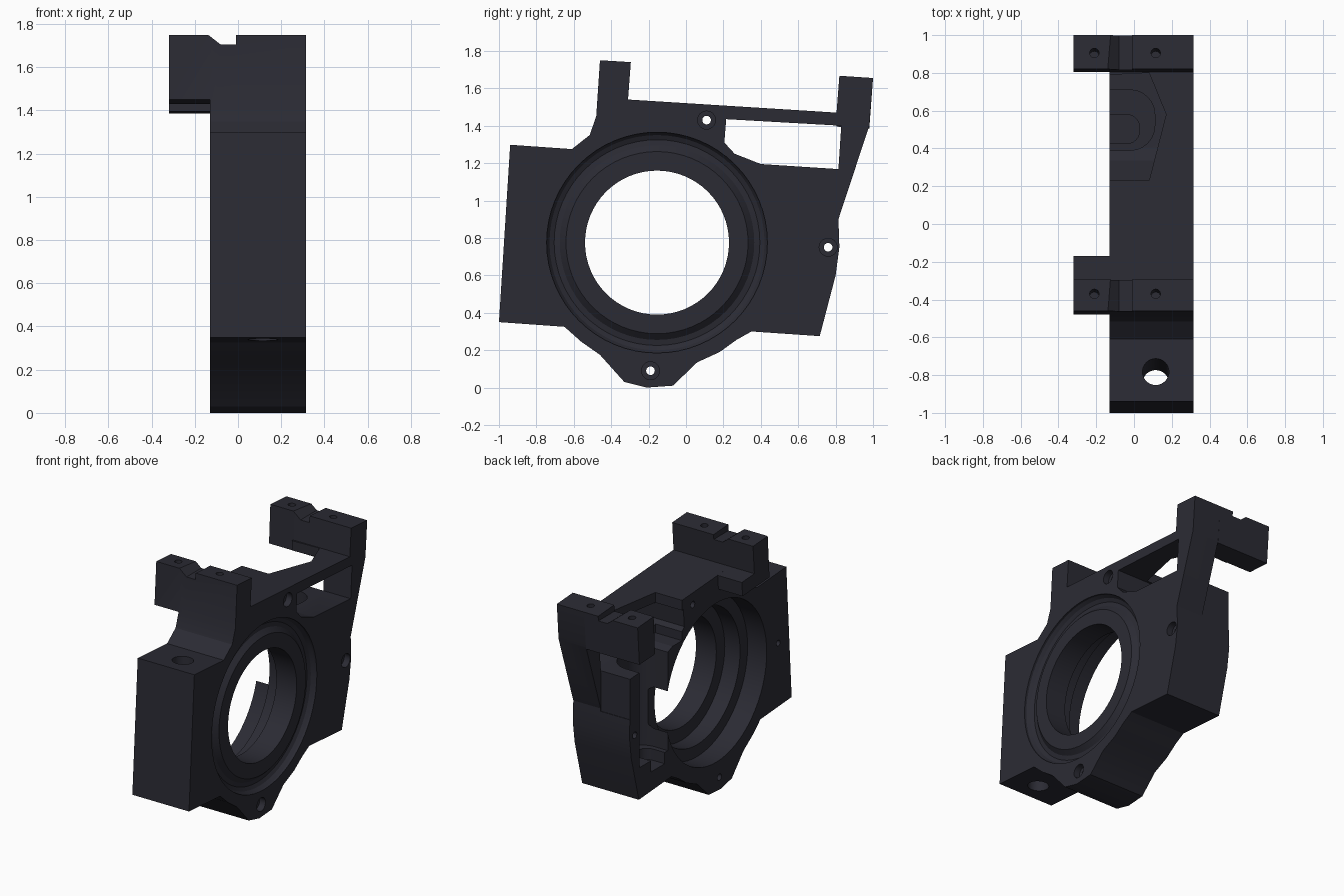
import bpy, bmesh, math
from mathutils import Vector

if "Cube" in bpy.data.objects:
    bpy.data.objects.remove(bpy.data.objects["Cube"])

metal = bpy.data.materials.new("dark anodised metal")
metal.use_nodes = True
color = (0.024, 0.024, 0.034, 1)
metal.diffuse_color = color
metal.node_tree.nodes["Principled BSDF"].inputs["Base Color"].default_value = color

BORE_Y, BORE_Z = -0.155, 0.775
RIGHT, LEFT, OUT = -0.13, 0.315, -0.32


def finish(name, bm):
    bmesh.ops.recalc_face_normals(bm, faces=bm.faces)
    mesh = bpy.data.meshes.new(name)
    bm.to_mesh(mesh)
    bm.free()
    mesh.materials.append(metal)
    ob = bpy.data.objects.new(name, mesh)
    bpy.context.collection.objects.link(ob)
    return ob


def prism(name, points, axis, low, high):
    """Extrude a 2D outline along one axis."""
    place = {"x": lambda a, b, t: (t, a, b),
             "y": lambda a, b, t: (a, t, b),
             "z": lambda a, b, t: (a, b, t)}[axis]
    bm = bmesh.new()
    face = bm.faces.new([bm.verts.new(place(a, b, low)) for a, b in points])
    ext = bmesh.ops.extrude_face_region(bm, geom=[face])
    shift = Vector(place(0, 0, high - low))
    bmesh.ops.translate(bm, verts=[v for v in ext["geom"] if isinstance(v, bmesh.types.BMVert)], vec=shift)
    return finish(name, bm)


def rod(name, start, end, radius, sides=24):
    """Round rod between two points."""
    a, b = Vector(start), Vector(end)
    bm = bmesh.new()
    bmesh.ops.create_cone(bm, cap_ends=True, segments=sides, radius1=radius,
                          radius2=radius, depth=(b - a).length)
    bm.transform((b - a).to_track_quat("Z", "Y").to_matrix().to_4x4())
    bmesh.ops.translate(bm, verts=bm.verts, vec=(a + b) / 2)
    return finish(name, bm)


def turned(name, profile, sides=64):
    """Solid turned around the bore axis from an open (radius, x) profile."""
    bm = bmesh.new()
    loops = []
    for r, x in profile:
        angles = [2 * math.pi * i / sides for i in range(sides)]
        loops.append([bm.verts.new((x, BORE_Y + r * math.cos(t), BORE_Z + r * math.sin(t)))
                      for t in angles])
    for p, q in zip(loops, loops[1:]):
        for i in range(sides):
            k = (i + 1) % sides
            bm.faces.new((p[i], p[k], q[k], q[i]))
    bm.faces.new(loops[0])
    bm.faces.new(loops[-1])
    return finish(name, bm)


def combine(tool, operation="DIFFERENCE"):
    mod = body.modifiers.new(tool.name, "BOOLEAN")
    mod.operation, mod.object, mod.solver = operation, tool, "EXACT"
    bpy.context.view_layer.objects.active = body
    bpy.ops.object.modifier_apply(modifier=mod.name)
    bpy.data.objects.remove(tool)


def slot(name, x_end, y0, y1, z0, z1, corner):
    """Pocket open to the right side with a rounded inner end."""
    pts = [(OUT, y0), (OUT, y1)]
    for cy, first in ((y1 - corner, 90), (y0 + corner, 0)):
        for i in range(7):
            t = math.radians(first - i * 15)
            pts.append((x_end - corner + corner * math.cos(t), cy + corner * math.sin(t)))
    return prism(name, pts, "z", z0, z1)


# Main plate outline with two towers and the top bar
outline = [(-1, .35), (-.65, .325), (-.56, .245), (-.46, .175), (-.33, .03), (-.21, 0),
           (-.07, .01), (.06, .135), (.18, .19), (.27, .255), (.35, .3), (.715, .275),
           (.8, .6), (.82, .75), (.815, .9), (.98, 1.4), (1, 1.655), (.82, 1.667),
           (.805, 1.47), (-.31, 1.54), (-.295, 1.74), (-.46, 1.75), (-.48, 1.45),
           (-.515, 1.35), (-.61, 1.275), (-.94, 1.298)]
body = prism("bearing_housing", outline, "x", RIGHT, LEFT)

# Stepped main bore with a rounded seal groove on the left face
combine(turned("main_bore", [(.565, -.5), (.565, .02), (.48, .02), (.48, .14), (.385, .14),
                             (.385, .3), (.487, .3), (.52, .27), (.55, .265), (.575, .278),
                             (.59, .3), (.59, .5)]))

# Stepped side pocket behind the rear wall
combine(slot("side_pocket", .11, .39, .71, .5, 1.3, .13))
combine(slot("deep_pocket", .03, .425, .58, .42, 1.3, .07))

# Window under the top bar
combine(prism("window", [(.215, 1.435), (.205, 1.31), (.26, 1.25), (.4, 1.195),
                         (.815, 1.168), (.83, 1.4)], "x", -1, 1))

# Recess in the top bar, and narrowed rear arm
combine(prism("bar_recess", [(OUT, .23), (.08, .23), (.17, .58), (.08, .8), (OUT, .78)],
              "z", 1.22, 1.6))
combine(prism("arm_recess", [(.7, 1.18), (.814, 1.172), (.812, .88), (1.1, .88),
                             (1.1, 1.385), (.7, 1.4)], "x", OUT, .1))

# Mounting blocks reaching out to the right, the front one with a foot
combine(prism("front_block", [(-.46, 1.75), (-.48, 1.45), (-.178, 1.43),
                              (-.17, 1.531), (-.31, 1.54), (-.295, 1.74)], "x", OUT, -.1), "UNION")
combine(prism("rear_block", [(.82, 1.667), (.805, 1.395), (.98, 1.385), (1, 1.655)],
              "x", OUT, .1), "UNION")

# Counterbored screw holes through the plate
for y, z in ((.11, 1.43), (.76, .75), (-.19, .09)):
    combine(rod("screw_hole", (-1, y, z), (1, y, z), .023))
    combine(rod("counterbore", (.27, y, z), (.5, y, z), .048))
combine(rod("blind_hole", (-.5, -.85, .79), (-.05, -.85, .79), .02))

# Tilted clamp hole through the front lug
combine(rod("clamp_hole", (.115, -.865, 0), (.115, -.769, 1.5), .07, sides=32))

# Step across each tower top, with two tilted screw holes
for y, top in ((-.37, 1.745), (.905, 1.661)):
    notch = [(-.17, top + .03), (-.08, top - .04), (-.01, top - .04), (-.01, top + .03)]
    combine(prism("top_notch", notch, "y", y - .2, y + .2))
    for x in (-.21, .115):
        combine(rod("top_screw_hole", (x, y - .015, top - .23), (x, y + .007, top + .1), .025, sides=16))

# Smooth round walls, sharp edges kept
bpy.ops.object.select_all(action="DESELECT")
body.select_set(True)
bpy.context.view_layer.objects.active = body
bpy.ops.object.shade_smooth_by_angle(angle=math.radians(20))
